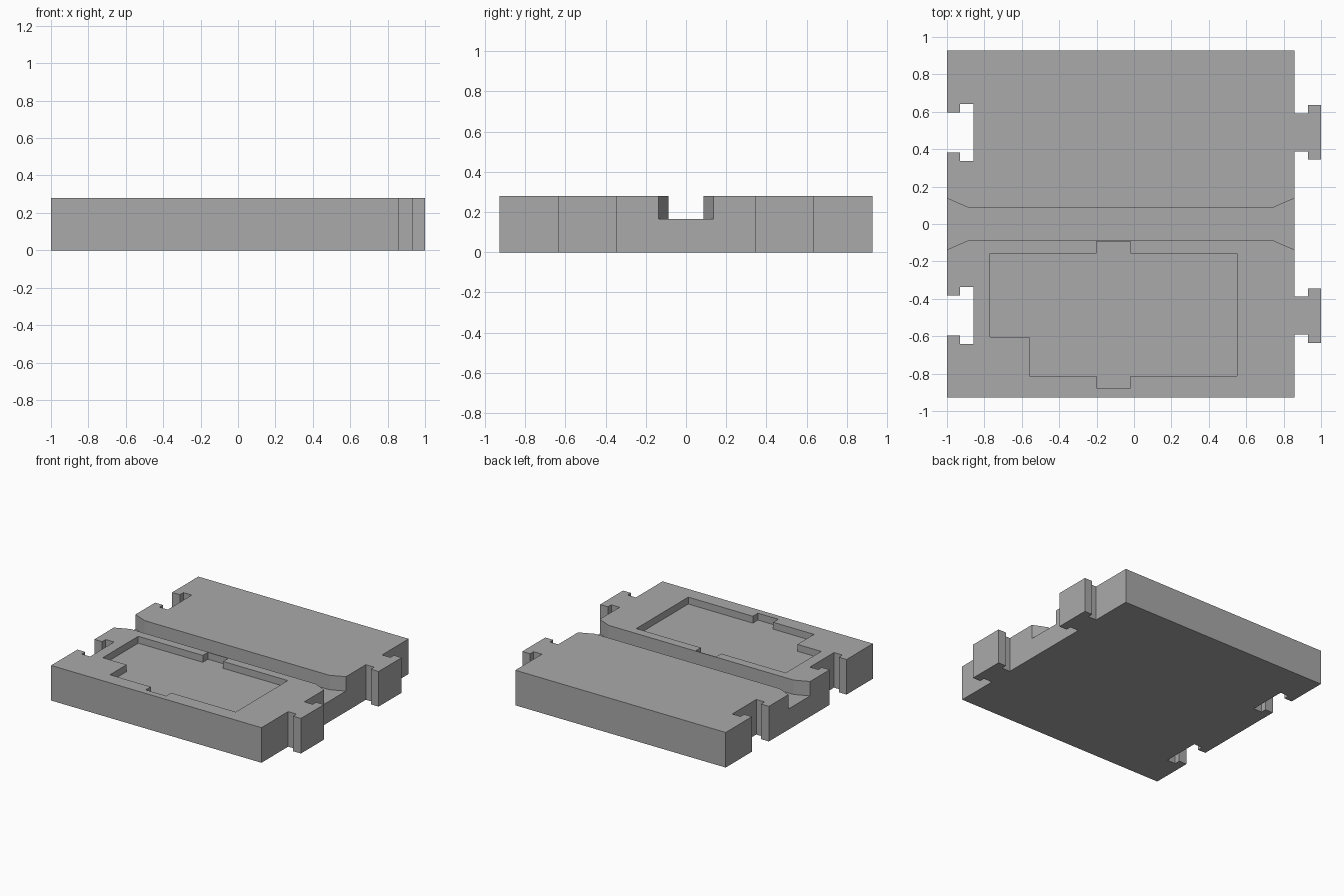
import bpy
import bmesh

cube = bpy.data.objects.get("Cube")
if cube:
    bpy.data.objects.remove(cube, do_unlink=True)

HEIGHT = 0.28
EDGE = 0.928      # half depth of the plate
RIGHT = 0.857     # plate edge that carries the tabs

grey = bpy.data.materials.new("plain grey")
grey.use_nodes = True
colour = (0.4, 0.4, 0.4, 1)
grey.diffuse_color = colour
grey.node_tree.nodes["Principled BSDF"].inputs["Base Color"].default_value = colour


def prism(name, outline, bottom, top):
    """Extrude a counter-clockwise outline between two heights."""
    bm = bmesh.new()
    face = bm.faces.new([bm.verts.new((x, y, bottom)) for x, y in outline])
    grown = bmesh.ops.extrude_face_region(bm, geom=[face])["geom"]
    verts = [g for g in grown if isinstance(g, bmesh.types.BMVert)]
    bmesh.ops.translate(bm, verts=verts, vec=(0, 0, top - bottom))
    bmesh.ops.recalc_face_normals(bm, faces=bm.faces)
    mesh = bpy.data.meshes.new(name)
    bm.to_mesh(mesh)
    bm.free()
    mesh.materials.append(grey)
    obj = bpy.data.objects.new(name, mesh)
    bpy.context.collection.objects.link(obj)
    return obj


def cut(target, name, outline, bottom):
    """Sink a recess of the given outline from the top face."""
    cutter = prism(name, outline, bottom, HEIGHT + 0.1)
    cutter.hide_render = True
    mod = target.modifiers.new(name, "BOOLEAN")
    mod.operation = "DIFFERENCE"
    mod.solver = "EXACT"
    mod.object = cutter
    bpy.context.view_layer.objects.active = target
    bpy.ops.object.modifier_apply(modifier=name)
    bpy.data.objects.remove(cutter, do_unlink=True)


def t_steps(x0, x1, x2, neck, head):
    """T-shaped joint along an edge, from low y to high y, centred on y = 0."""
    return [(x0, -neck), (x1, -neck), (x1, -head), (x2, -head),
            (x2, head), (x1, head), (x1, neck), (x0, neck)]


# Plate outline with tabs on one edge and matching sockets on the other
JOINT = 0.49
tab = t_steps(RIGHT, 0.931, 1, 0.102, 0.145)
socket = t_steps(-1, -0.931, -0.857, 0.107, 0.152)
outline = [(-1, -EDGE), (RIGHT, -EDGE)]
for side in (-1, 1):
    outline += [(x, y + side * JOINT) for x, y in tab]
outline += [(RIGHT, EDGE), (-1, EDGE)]
for side in (1, -1):
    outline += [(x, y + side * JOINT) for x, y in reversed(socket)]
plate = prism("interlocking_plate", outline, 0, HEIGHT)

# Groove across the middle, flared at both ends
GROOVE, FLARE = 0.088, 0.137
front_wall = [(-1.1, -FLARE), (-1, -FLARE), (-0.887, -GROOVE),
              (0.744, -GROOVE), (RIGHT, -FLARE), (1.1, -FLARE)]
back_wall = [(x, -y) for x, y in reversed(front_wall)]
cut(plate, "groove", front_wall + back_wall, 0.165)

# Shallow pocket with a stepped corner and two finger notches
FRONT, BACK, NOTCH = -0.814, -0.158, 0.064
N0, N1 = -0.2, -0.02
pocket = [(-0.56, FRONT), (N0, FRONT), (N0, FRONT - NOTCH), (N1, FRONT - NOTCH),
          (N1, FRONT), (0.55, FRONT), (0.55, BACK), (N1, BACK),
          (N1, BACK + NOTCH), (N0, BACK + NOTCH), (N0, BACK),
          (-0.77, BACK), (-0.77, -0.605), (-0.56, -0.605)]
cut(plate, "pocket", pocket, HEIGHT - 0.055)
